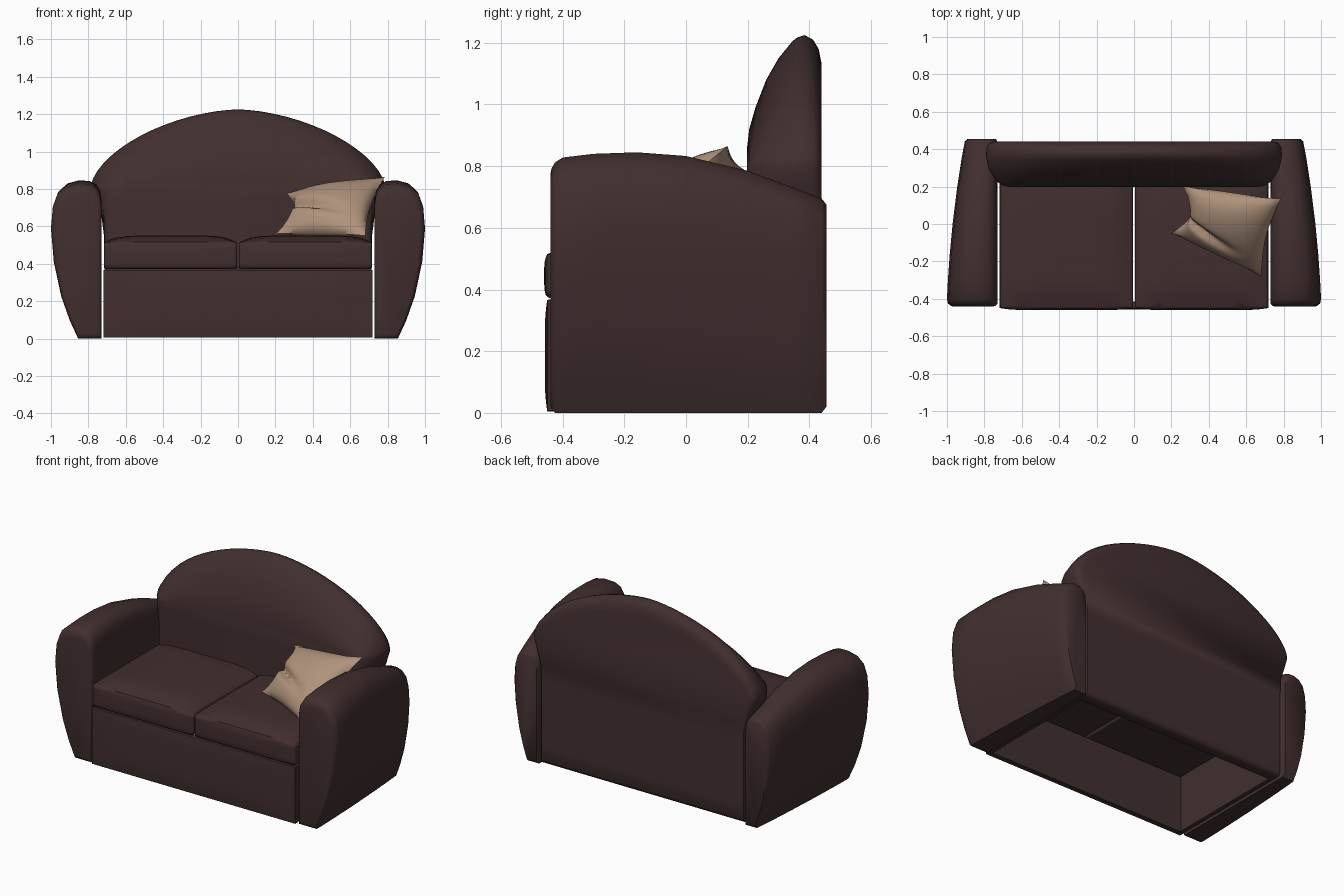
import bpy, bmesh, math
from mathutils import Vector

old = bpy.data.objects.get("Cube")
if old:
    bpy.data.objects.remove(old, do_unlink=True)


def material(name, rgb):
    m = bpy.data.materials.new(name)
    m.use_nodes = True
    m.diffuse_color = (*rgb, 1)
    bsdf = m.node_tree.nodes["Principled BSDF"]
    bsdf.inputs["Base Color"].default_value = (*rgb, 1)
    bsdf.inputs["Roughness"].default_value = 0.7
    return m


leather = material("dark brown leather", (0.054, 0.028, 0.028))
linen = material("beige linen", (0.43, 0.29, 0.2))


def finish(bm, name, mat, angle=40, mirror=False, bevel=0):
    bmesh.ops.recalc_face_normals(bm, faces=bm.faces)
    me = bpy.data.meshes.new(name)
    bm.to_mesh(me)
    bm.free()
    me.materials.append(mat)
    ob = bpy.data.objects.new(name, me)
    bpy.context.collection.objects.link(ob)
    bpy.ops.object.select_all(action="DESELECT")
    ob.select_set(True)
    bpy.context.view_layer.objects.active = ob
    bpy.ops.object.shade_smooth_by_angle(angle=math.radians(angle))
    if bevel:
        b = ob.modifiers.new("soft edges", "BEVEL")
        b.width, b.segments, b.angle_limit = bevel, 3, math.radians(50)
    if mirror:
        ob.modifiers.new("other side", "MIRROR")
    return ob


def loft(rings):
    """Skin a list of equal-length closed rings and cap both ends."""
    bm = bmesh.new()
    vs = [[bm.verts.new(p) for p in ring] for ring in rings]
    n = len(vs[0])
    for a, b in zip(vs, vs[1:]):
        for i in range(n):
            j = (i + 1) % n
            bm.faces.new((a[i], a[j], b[j], b[i]))
    bm.faces.new(vs[0])
    bm.faces.new(vs[-1])
    return bm


def box(lo, hi, top=0, front=0):
    """Box with optional padding swelling out of its top and front."""
    bm = bmesh.new()
    bmesh.ops.create_cube(bm, size=2)
    bmesh.ops.subdivide_edges(bm, edges=bm.edges[:], cuts=11, use_grid_fill=True)
    for v in bm.verts:
        x, y, z = v.co
        p = [l + (h - l) * (c + 1) / 2 for l, h, c in zip(lo, hi, v.co)]
        if z > 0.99:
            p[2] += top * (1 - x**6) * (1 - y**6)
        if y < -0.99:
            p[1] -= front * (1 - x**8) * (1 - z**4)
        v.co = p
    return bm


# Arms: a swollen section lofted from front to back
section = [(0.73, 0), (0.73, 0.4), (0.73, 0.74), (0.738, 0.79), (0.76, 0.825),
           (0.80, 0.843), (0.86, 0.845), (0.92, 0.83), (0.965, 0.79), (0.99, 0.72),
           (1.0, 0.6), (0.985, 0.42), (0.945, 0.23), (0.90, 0.1), (0.855, 0)]
stations = [(-0.425, 0.812, 0.995), (-0.40, 0.828, 1.0), (-0.3, 0.84, 0.995),
            (-0.16, 0.845, 0.985), (0, 0.833, 0.97), (0.2, 0.785, 0.945),
            (0.35, 0.73, 0.922), (0.44, 0.695, 0.905)]


def arm_ring(y, top, outer, shrink=1.0):
    ring = []
    for x, z in section:
        px = 0.73 + (x - 0.73) * (outer - 0.73) / 0.27
        mid = (0.73 + outer) / 2
        ring.append((mid + (px - mid) * shrink, y,
                     0.4 + (z * top / 0.845 - 0.4) * (1 + shrink) / 2))
    return ring


rings = [arm_ring(-0.44, 0.80, 0.99, 0.86), arm_ring(-0.436, 0.805, 0.99, 0.94)]
rings += [arm_ring(*s) for s in stations]
rings += [arm_ring(0.455, 0.69, 0.90, 0.9)]
finish(loft(rings), "arms", leather, 50, mirror=True)


# Backrest: domed outline, padded towards the front
def back_ring(y, top, half, bottom):
    low = min(0.715, half)
    side = []
    for i in range(9):
        z = bottom + (0.8 - bottom) * i / 9
        t = min(1, max(0, (z - 0.6) / 0.2))
        side.append((low + (half - low) * t * t * (3 - 2 * t), z))
    dome = []
    for i in range(33):
        a = math.pi * i / 32
        c, s = math.cos(a), max(0, math.sin(a))
        dome.append((math.copysign(half * abs(c) ** 1.18, c), 0.8 + (top - 0.8) * s ** 1.18))
    outline = side + dome + [(-x, z) for x, z in reversed(side)]
    return [(x, y, z) for x, z in outline]


back = [(0.198, 0.86, 0.67, 0.38), (0.205, 0.92, 0.70, 0.38), (0.225, 0.99, 0.73, 0.38),
        (0.26, 1.08, 0.757, 0.38), (0.30, 1.15, 0.778, 0.38), (0.345, 1.205, 0.788, 0.38),
        (0.36, 1.217, 0.79, 0.01), (0.385, 1.225, 0.79, 0.005), (0.412, 1.21, 0.787, 0.005),
        (0.43, 1.18, 0.775, 0.01), (0.44, 1.13, 0.75, 0.03)]
finish(loft([back_ring(*s) for s in back]), "backrest", leather, 60)

# Seat cushions, front panel and side rails, open underneath
finish(box((0.005, -0.45, 0.372), (0.717, 0.3, 0.515), top=0.036, front=0.01),
       "seat_cushions", leather, 30, mirror=True, bevel=0.012)
finish(box((-0.72, -0.45, 0.005), (0.72, -0.415, 0.367), front=0.008),
       "front_panel", leather, 40, bevel=0.012)
finish(box((0.695, -0.42, 0.01), (0.72, 0.37, 0.367)), "side_rails", leather, 40, mirror=True)

# Throw pillow: two padded sheets between four corners, with pinched edges
A, B, C, D = (Vector(p) for p in ((0.26, 0.205, 0.78), (0.785, 0.135, 0.865),
                                  (0.68, -0.28, 0.55), (0.2, -0.05, 0.56)))
normal = (B - A + C - D).cross(A - D + B - C).normalized()
centre = (A + B + C + D) / 4


def pillow_point(u, v, side):
    s, t = (u + 1) / 2, (v + 1) / 2
    p = (D * (1 - s) + C * s) * (1 - t) + (A * (1 - s) + B * s) * t
    pinch = 0.1 * (u * u * (1 - v * v) + 0.7 * v * v * (1 - u * u))
    if u < 0:
        pinch += 0.22 * u**4 * (1 - v * v)
    p = p.lerp(centre, pinch)
    puff = 0.1 * max(0, (1 - u * u) * (1 - v * v)) ** 0.55
    if side > 0:
        # Fold running in from the left edge
        fold = math.exp(-((v + 0.1 + 0.35 * (u + 0.6)) / 0.13) ** 2)
        puff *= 1 - 0.5 * fold * max(0, min(1, 0.6 - u))
    return p + normal * puff * side


bm = bmesh.new()
N = 28
for side in (1, -1):
    grid = [[bm.verts.new(pillow_point(2 * i / N - 1, 2 * j / N - 1, side))
             for j in range(N + 1)] for i in range(N + 1)]
    for i in range(N):
        for j in range(N):
            bm.faces.new((grid[i][j], grid[i + 1][j], grid[i + 1][j + 1], grid[i][j + 1]))
bmesh.ops.remove_doubles(bm, verts=bm.verts, dist=0.0005)
finish(bm, "throw_pillow", linen, 60)
